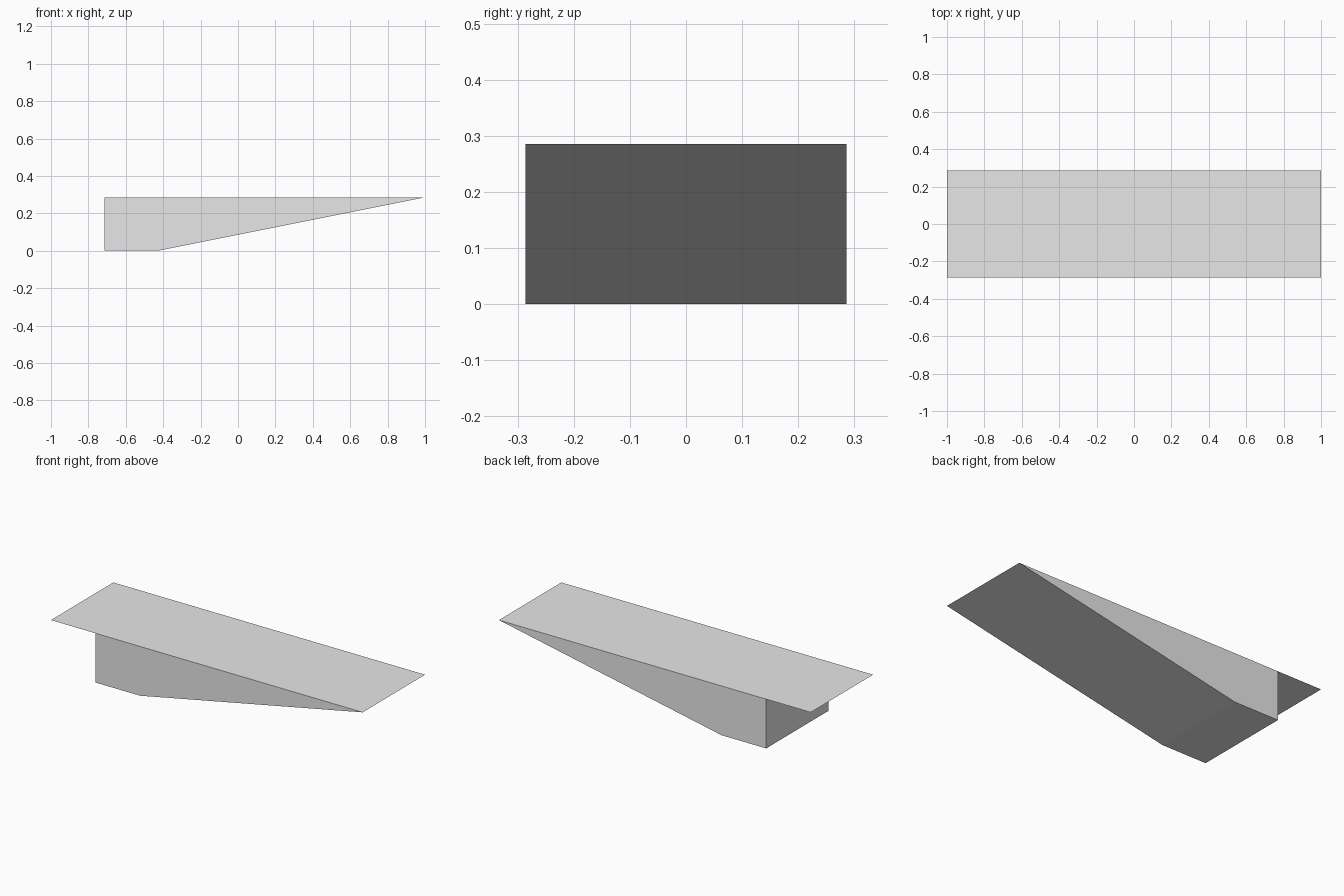
import bpy
import bmesh

cube = bpy.data.objects.get("Cube")
if cube:
    bpy.data.objects.remove(cube, do_unlink=True)

U = 2 / 7          # module: body height, half width and overhang
TIP = 1.0          # pointed end
TAIL = -1.0        # free edge of the deck

grey = bpy.data.materials.new("light_grey")
grey.use_nodes = True
colour = (0.8, 0.8, 0.8, 1)
grey.diffuse_color = colour
grey.node_tree.nodes["Principled BSDF"].inputs["Base Color"].default_value = colour


def make_object(name, bm):
    mesh = bpy.data.meshes.new(name)
    bm.to_mesh(mesh)
    bm.free()
    mesh.materials.append(grey)
    obj = bpy.data.objects.new(name, mesh)
    bpy.context.collection.objects.link(obj)
    return obj


# Wedge body: side profile pulled across the width, open under the deck
profile = [(TAIL + U, U), (TAIL + U, 0), (TAIL + 2 * U, 0), (TIP, U)]
bm = bmesh.new()
near = [bm.verts.new((x, -U, z)) for x, z in profile]
far = [bm.verts.new((x, U, z)) for x, z in profile]
bm.faces.new(near)
bm.faces.new(far[::-1])
for i in range(len(profile) - 1):
    bm.faces.new((near[i + 1], near[i], far[i], far[i + 1]))
make_object("wedge_body", bm)

# Thin flat deck closing the body and overhanging its blunt end
bm = bmesh.new()
corners = [(TAIL, -U), (TIP, -U), (TIP, U), (TAIL, U)]
bm.faces.new([bm.verts.new((x, y, U)) for x, y in corners])
make_object("top_deck", bm)
